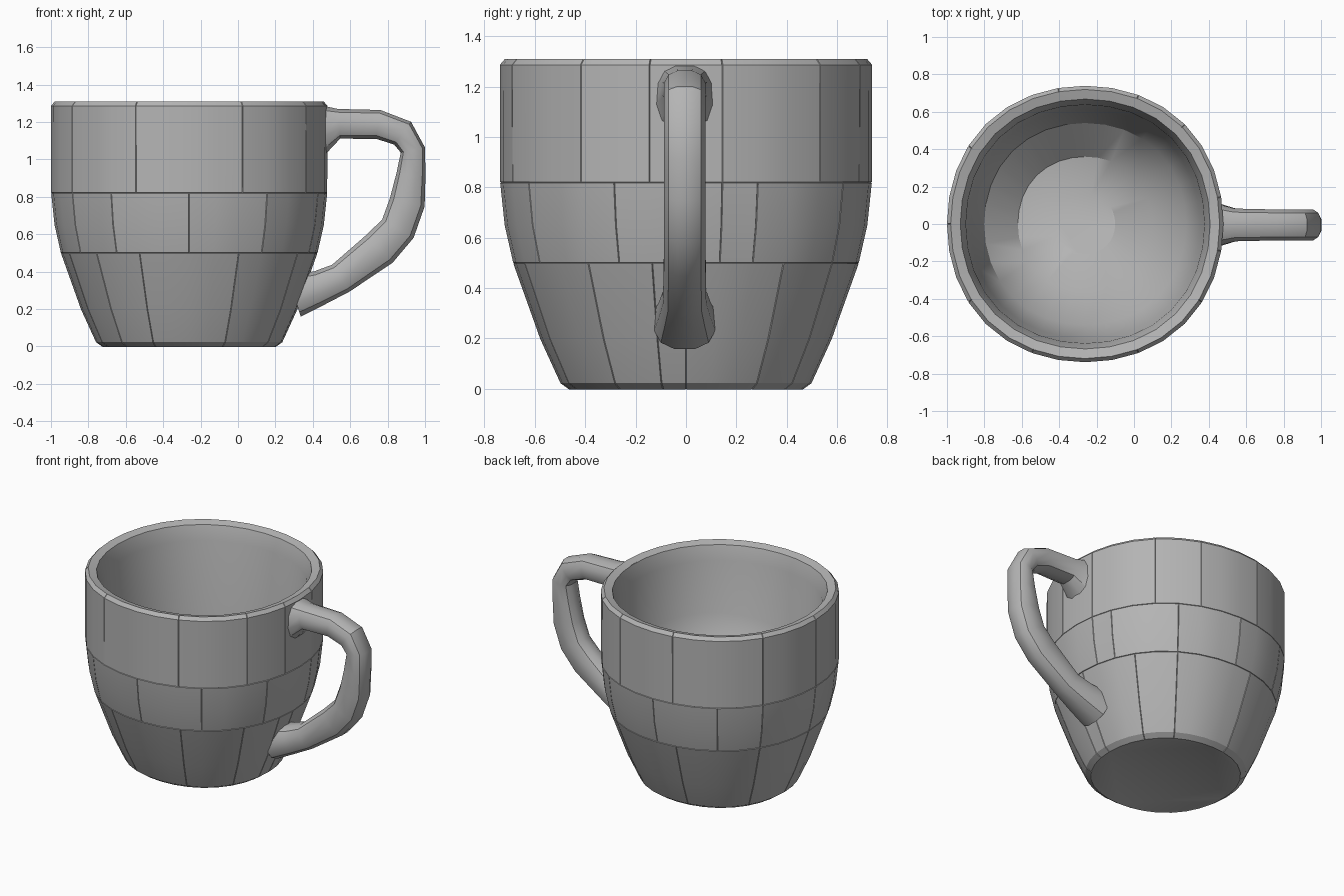
import bpy, bmesh, math, random
from mathutils import Vector

random.seed(4)
cube = bpy.data.objects.get("Cube")
if cube:
    bpy.data.objects.remove(cube)

clay = bpy.data.materials.new("grey clay")
clay.use_nodes = True
GREY = (0.46, 0.46, 0.46, 1)
clay.diffuse_color = GREY
clay.node_tree.nodes["Principled BSDF"].inputs["Base Color"].default_value = GREY

SIDES = 32
CENTRE = Vector((-0.261, 0, 0))


def skin(bm, rings):
    """Join consecutive vertex rings with quads; return one face list per band."""
    bands = []
    for a, b in zip(rings, rings[1:]):
        n = len(a)
        bands.append([bm.faces.new((a[i], a[(i + 1) % n], b[(i + 1) % n], b[i]))
                      for i in range(n)])
    bm.faces.new(rings[0][::-1])
    bm.faces.new(rings[-1])
    return bands


def finish(bm, name, angle):
    bmesh.ops.recalc_face_normals(bm, faces=bm.faces)
    mesh = bpy.data.meshes.new(name)
    bm.to_mesh(mesh)
    bm.free()
    mesh.materials.append(clay)
    ob = bpy.data.objects.new(name, mesh)
    bpy.context.collection.objects.link(ob)
    bpy.ops.object.select_all(action='DESELECT')
    ob.select_set(True)
    bpy.context.view_layer.objects.active = ob
    bpy.ops.object.shade_smooth_by_angle(angle=math.radians(angle))


# Cup profile: (radius, z, floor tilt) for outer wall, rim, inner wall and bowl floor
outer = [(0.46, 0, 0), (0.495, 0.025, 0), (0.575, 0.2, 0), (0.682, 0.5, 0),
         (0.716, 0.65, 0), (0.734, 0.82, 0), (0.735, 1.285, 0), (0.715, 1.308, 0)]
inner = [(0.668, 1.295, 0), (0.638, 1.2, 0), (0.612, 0.72, 0.13), (0.54, 0.47, 0.22),
         (0.36, 0.25, 0.16), (0.16, 0.14, 0.05)]
bm = bmesh.new()
rings = []
for r, z, tilt in outer + inner:
    ring = []
    for i in range(SIDES):
        a = math.tau * i / SIDES
        # slightly squared plan, floor climbing toward the front handle side
        plan = r * (1 + 0.02 * math.sin(2 * a) ** 2)
        lift = tilt * math.cos(a + math.pi / 4)
        ring.append(bm.verts.new(
            CENTRE + Vector((plan * math.cos(a), plan * math.sin(a), z + lift))))
    rings.append(ring)
bands = skin(bm, rings)
bmesh.ops.recalc_face_normals(bm, faces=bm.faces)

# Irregular slabs on the outer wall, parted by hairline seams
for course in (bands[0:3], bands[3:5], bands[5:7]):
    start = random.randrange(3)
    i = start
    while i < start + SIDES:
        width = min(random.choice((2, 3, 3, 4)), start + SIDES - i)
        slab = [band[j % SIDES] for band in course for j in range(i, i + width)]
        bmesh.ops.inset_region(bm, faces=slab, thickness=0.002, depth=0.004,
                               use_even_offset=True)
        i += width
finish(bm, "cup", 28)

# Handle: (x, z, half thickness, half width) along the centre line, flared at both ends
path = [(0.44, 1.165, 0.14, 0.12), (0.54, 1.19, 0.082, 0.09),
        (0.75, 1.187, 0.08, 0.085), (0.88, 1.14, 0.078, 0.085),
        (0.935, 1.05, 0.068, 0.085), (0.925, 0.92, 0.08, 0.085),
        (0.905, 0.77, 0.098, 0.085), (0.855, 0.63, 0.10, 0.085),
        (0.76, 0.525, 0.105, 0.085), (0.55, 0.365, 0.088, 0.088),
        (0.44, 0.315, 0.095, 0.105), (0.30, 0.27, 0.12, 0.125)]
bm = bmesh.new()
rings = []
for k, (x, z, thick, wide) in enumerate(path):
    before, after = path[max(k - 1, 0)], path[min(k + 1, len(path) - 1)]
    along = Vector((after[0] - before[0], 0, after[1] - before[1])).normalized()
    normal = Vector((-along.z, 0, along.x))
    ring = []
    for i in range(12):
        a = math.tau * (i + 0.5) / 12
        # a rounded square section, fuller than an ellipse
        across, up = (math.copysign(abs(t) ** 0.8, t) for t in (math.sin(a), math.cos(a)))
        ring.append(bm.verts.new(Vector((x, -0.005, z)) + normal * thick * up
                                 + Vector((0, wide * across, 0))))
    rings.append(ring)
skin(bm, rings)
finish(bm, "handle", 32)
